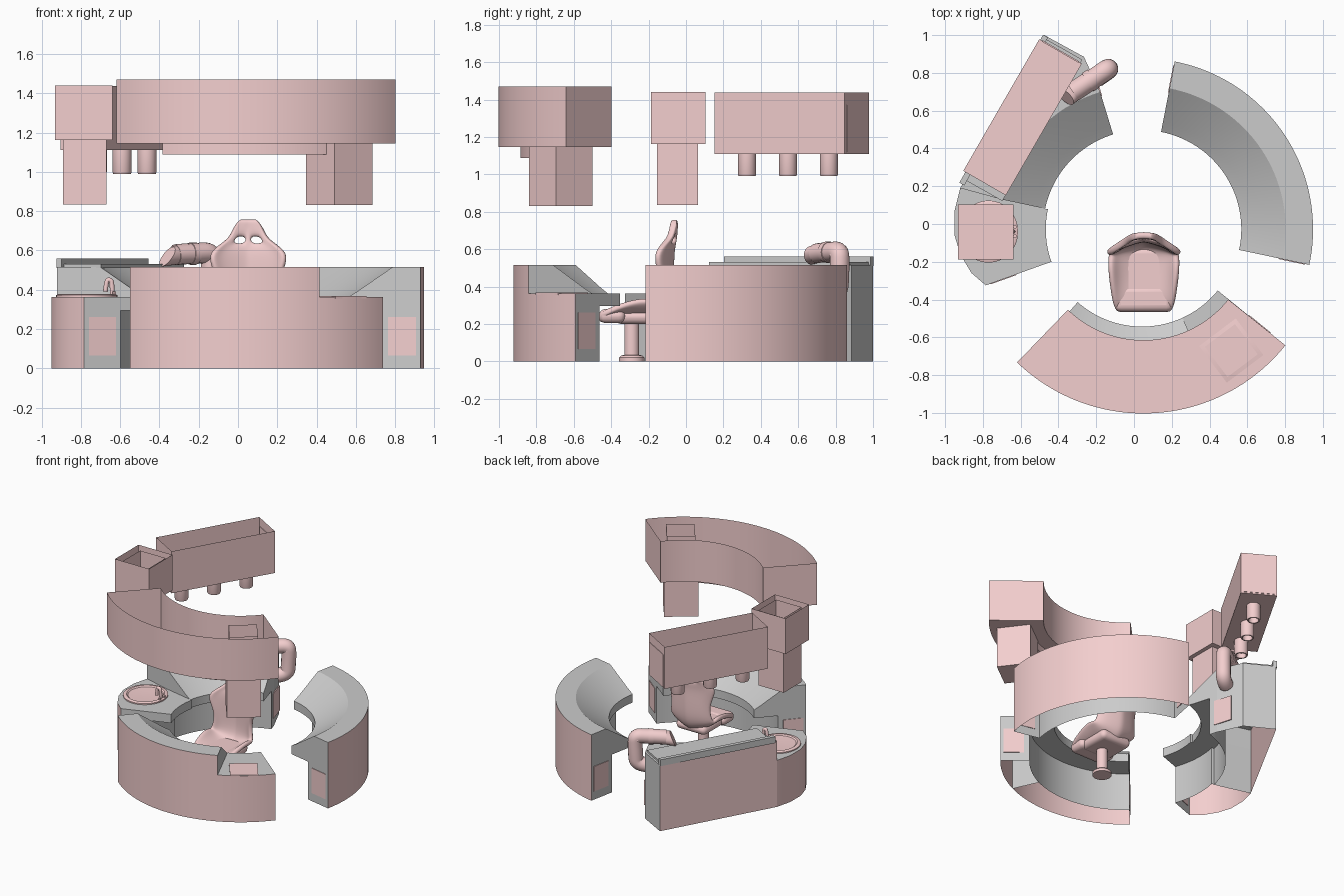
import bpy, bmesh
from math import sin, cos, radians, hypot

if "Cube" in bpy.data.objects:
    bpy.data.objects.remove(bpy.data.objects["Cube"])

pink = bpy.data.materials.new("pink")
pink.diffuse_color = (0.9, 0.62, 0.62, 1)
pink.use_nodes = True
pink.node_tree.nodes["Principled BSDF"].inputs["Base Color"].default_value = pink.diffuse_color
C = (0.043, -0.028)         # centre of the counters
UC = (0.05, -0.04)          # centre of the hanging curved cabinet


def build(name, verts, faces, pinks=None, angle=30):
    """Mesh object; pinks is None for all pink, else one flag per face."""
    me = bpy.data.meshes.new(name)
    ob = bpy.data.objects.new(name, me)
    bpy.context.collection.objects.link(ob)
    bm = bmesh.new()
    vs = [bm.verts.new(v) for v in verts]
    for i, f in enumerate(faces):
        face = bm.faces.new([vs[j] for j in f])
        face.material_index = 1 if pinks is None or pinks[i] else 0
    bmesh.ops.recalc_face_normals(bm, faces=bm.faces)
    bm.to_mesh(me)
    bm.free()
    me.materials.append(None)
    me.materials.append(pink)
    me.shade_smooth()
    me.set_sharp_from_angle(angle=radians(angle))
    return ob


def polar(r, a, c=C):
    return c[0] + r * cos(radians(a)), c[1] + r * sin(radians(a))


def arc(r, a0, a1, n=20, c=C):
    return [polar(r, a0 + (a1 - a0) * i / n, c) for i in range(n + 1)]


def sweep(name, prof, a0, a1, pink_edges=(), n=32, c=C, all_pink=False, skip=()):
    """Revolve an (r, z) profile over part of a circle; skip leaves edges open."""
    m, verts, faces, flags = len(prof), [], [], []
    for i in range(n + 1):
        for r, z in prof:
            verts.append((*polar(r, a0 + (a1 - a0) * i / n, c), z))
    for i in range(n):
        for j in set(range(m)) - set(skip):
            k = (j + 1) % m
            faces.append((i * m + j, i * m + k, (i + 1) * m + k, (i + 1) * m + j))
            flags.append(j in pink_edges)
    faces += [tuple(range(m)), tuple(range(n * m, n * m + m))]
    flags += [False, False]
    return build(name, verts, faces, None if all_pink else flags)


def loft(name, rings, pinks=None, skip=(), bottom=True, top=True):
    """Join closed rings [(points, z)] and cap the wanted ends."""
    m = len(rings[0][0])
    verts = [(*p, z) for pts, z in rings for p in pts]
    sides = [(i, j) for i in range(len(rings) - 1) for j in range(m) if j not in skip]
    faces = [(i * m + j, i * m + (j + 1) % m, (i + 1) * m + (j + 1) % m, (i + 1) * m + j) for i, j in sides]
    if bottom:
        faces.append(tuple(range(m)))
    if top:
        faces.append(tuple(range(len(verts) - m, len(verts))))
    flags = None if pinks is None else [j in pinks for _, j in sides] + [False, False]
    return build(name, verts, faces, flags)


def rect(cx, cy, w, d, rot=0):
    a = radians(rot)
    return [(cx + x * cos(a) - y * sin(a), cy + x * sin(a) + y * cos(a))
            for x, y in ((-w/2, -d/2), (w/2, -d/2), (w/2, d/2), (-w/2, d/2))]


def box(name, r, z0, z1, grey=False, top=True):
    return loft(name, [(rect(*r), z0), (rect(*r), z1)], () if grey else None, top=top)


def circle(cx, cy, r, n=32, sx=1):
    return [(cx + sx * r * cos(radians(360*i/n)), cy + r * sin(radians(360*i/n))) for i in range(n)]


def tube(name, pts, r):
    cu = bpy.data.curves.new(name, 'CURVE')
    cu.dimensions = '3D'
    cu.bevel_depth, cu.bevel_resolution, cu.use_fill_caps = r, 6, True
    cu.resolution_u = 6
    s = cu.splines.new('NURBS')
    s.points.add(len(pts) - 1)
    for p, co in zip(s.points, pts):
        p.co = (*co, 1)
    s.use_endpoint_u, s.order_u = True, 3
    cu.materials.append(pink)
    ob = bpy.data.objects.new(name, cu)
    bpy.context.collection.objects.link(ob)


# Curved counters, open underneath: edge 0 is the pink outer wall
high = [(0.905, 0), (0.905, 0.515), (0.76, 0.515), (0.575, 0.39), (0.525, 0.36),
        (0.525, 0.295), (0.70, 0.295), (0.70, 0)]
desk = [(r - 0.01, z) for r, z in high]
desk_low = [(0.895, 0), (0.895, 0.363), (0.515, 0.363), (0.515, 0.295), (0.69, 0.295), (0.69, 0)]
sweep("right_counter", high, -12, 79, {0}, 40, skip={7})
sweep("front_desk_high", desk, 228.5, 294.5, {0}, 32, skip={7})
sweep("front_desk_low", desk_low, 294.5, 321, {0}, 14, skip={5})
box("desk_tray_plate", (0.515, -0.665, 0.2, 0.2, -53), 0.355, 0.368)

# Left counter: inner ring plus straight-backed bodies
core = [(0.76, 0)] + high[2:]
sweep("left_counter_slope", core, 107, 168, (), 28, skip={0, 6})
inner = arc(0.76, 107, 168)
loft("left_counter_high", [(inner + [(-0.92, 0.19), (-0.475, 1.0), (-0.265, 0.885)], z)
                           for z in (0, 0.515)], {21}, set(range(20)), bottom=False)
low_in = arc(0.68, 168, 199.7, 12)
low_out = [(-0.785, -0.325), (-0.86, -0.26), (-0.92, -0.16), (-0.95, -0.06), (-0.95, 0.07), (-0.92, 0.19)]
loft("left_counter_low", [(low_in + low_out, z) for z in (0, 0.363)], set(range(13, 18)), bottom=False)
sweep("left_counter_lip", [(0.70, 0.295), (0.70, 0.363), (0.51, 0.363), (0.51, 0.295)], 168, 199.7, (), 14)
box("back_ledge", (-0.59, 0.555, 0.86, 0.24, 60.5), 0.51, 0.53, True)
box("back_rail", (-0.69, 0.603, 0.90, 0.03, 60.5), 0.51, 0.56, True)

# Pink access plates on the counter ends
for i, (a, r) in enumerate(((-12, 0.81), (79, 0.81), (228.5, 0.80), (321, 0.80), (199.7, 0.78), (107, 0.81))):
    box(f"end_plate_{i + 1}", (*polar(r, a), 0.145, 0.008, a), 0.065, 0.26)

# Sink with raised rim, and tap
loft("sink", [(circle(-0.77, -0.04, r, 32, 0.95), z) for r, z in
              ((0.165, 0.36), (0.165, 0.372), (0.155, 0.377), (0.14, 0.377), (0.13, 0.369), (0.05, 0.366))])
tube("tap", [(-0.64, -0.04, 0.36), (-0.64, -0.04, 0.435), (-0.65, -0.04, 0.45),
             (-0.67, -0.04, 0.45), (-0.675, -0.04, 0.39)], 0.012)
for s in (-1, 1):
    loft(f"tap_handle_{'left' if s < 0 else 'right'}",
         [(circle(-0.63, -0.04 + s * 0.025, 0.01, 12), z) for z in (0.36, 0.39)])

# Hanging curved cabinet, open on top, with drop panel and column
sweep("curved_cabinet", [(0.575, 1.47), (0.575, 1.145), (0.963, 1.145), (0.963, 1.47)],
      226, 321.3, (), 48, UC, True, {3})
sweep("curved_drop_panel", [(0.685, 1.145), (0.685, 1.087), (0.845, 1.087), (0.845, 1.145)],
      239, 307, (), 36, UC, True, {3})
col = (0.515, -0.67)
loft("curved_cabinet_column", [(rect(*col, w, w, -53), z) for w, z in
                               ((0.243, 0.83), (0.243, 1.145), (0.2, 1.15), (0.2, 1.45))], top=False)

# Small hanging cabinet with column
box("small_cabinet", (-0.785, -0.042, 0.293, 0.29), 1.163, 1.44, top=False)
box("small_cabinet_column", (-0.78, -0.045, 0.22, 0.22), 0.835, 1.42, top=False)

# Long hanging cabinet with three spouts and an end panel
box("long_cabinet", (-0.59, 0.565, 0.805, 0.26, 60), 1.11, 1.437, top=False)
ux, uy = cos(radians(60)), sin(radians(60))
box("long_cabinet_end_panel", (-0.59 + 0.402 * ux, 0.565 + 0.402 * uy, 0.008, 0.225, 60), 1.12, 1.37)
for i in (-1, 0, 1):
    x, y = -0.59 + i * 0.253 * ux, 0.545 + i * 0.253 * uy
    loft(f"spout_{i + 2}", [(circle(x, y, r, 24), z) for r, z in
                            ((0.036, 1.03), (0.036, 0.99), (0.045, 0.99), (0.049, 1.0), (0.049, 1.115))])

# Elbow pipe beside the back counter, with collar and slanted mouth
tube("elbow_pipe", [(-0.32, 0.70, 0.578), (-0.28, 0.727, 0.582), (-0.21, 0.772, 0.585),
                    (-0.14, 0.82, 0.59), (-0.135, 0.822, 0.53), (-0.138, 0.82, 0.45),
                    (-0.142, 0.815, 0.37), (-0.2, 0.775, 0.36)], 0.053)
tube("elbow_pipe_collar", [(-0.245, 0.75, 0.584), (-0.23, 0.76, 0.584), (-0.215, 0.77, 0.584)], 0.057)
mouth = []
for cx, dx in ((-0.31, 0), (-0.36, 0.03)):
    mouth += [(cx + 0.56 * 0.05 * cos(t) + dx * sin(t), 0.70 + (cx + 0.32) * 0.7 - 0.83 * 0.05 * cos(t),
               0.578 + (cx + 0.31) * 0.2 + 0.05 * sin(t)) for t in (radians(15 * k) for k in range(24))]
build("elbow_pipe_mouth", mouth, [(k, (k + 1) % 24, 24 + (k + 1) % 24, 24 + k) for k in range(24)]
      + [tuple(range(24, 48))])

# Bucket seat: rows of (y, z, half width, side curl) from front lip to headrest
rows = [(-0.445, 0.21, 0.13, 0), (-0.455, 0.24, 0.15, 0), (-0.42, 0.25, 0.165, 0.02),
        (-0.33, 0.235, 0.178, 0.08), (-0.23, 0.225, 0.185, 0.11), (-0.13, 0.235, 0.185, 0.10),
        (-0.085, 0.30, 0.175, 0.07), (-0.08, 0.42, 0.155, 0.06), (-0.08, 0.51, 0.18, 0.075),
        (-0.08, 0.58, 0.205, 0.085), (-0.07, 0.635, 0.125, 0.04), (-0.064, 0.67, 0.092, 0.02),
        (-0.06, 0.73, 0.068, 0.01), (-0.062, 0.758, 0.04, 0)]
us = (-1, -0.85, -0.65, -0.12, 0, 0.12, 0.65, 0.85, 1)
verts, faces = [], []
for i, (y, z, w, curl) in enumerate(rows):
    p, q = rows[max(i - 1, 0)], rows[min(i + 1, len(rows) - 1)]
    dy, dz = q[0] - p[0], q[1] - p[1]
    k = curl / hypot(dy, dz)
    for u in us:
        verts.append((0.052 + u * w, y - dz * k * u * u, z + dy * k * u * u))
nu = len(us)
for i in range(len(rows) - 1):
    for j in range(nu - 1):
        if i == 10 and j in (2, 5):      # belt openings
            continue
        faces.append((i*nu + j, i*nu + j + 1, (i + 1)*nu + j + 1, (i + 1)*nu + j))
seat = build("seat", verts, faces, None, 180)
mod = seat.modifiers.new("thickness", 'SOLIDIFY')
mod.thickness, mod.offset = 0.035, 0
seat.modifiers.new("smooth", 'SUBSURF').levels = 2
for name, r, z0, z1 in (("seat_cushion", (0.052, -0.25, 0.26, 0.26), 0.20, 0.275),
                        ("seat_front_roll", (0.052, -0.395, 0.31, 0.14), 0.205, 0.28)):
    bev = box(name, r, z0, z1).modifiers.new("rounding", 'BEVEL')
    bev.width, bev.segments = 0.035, 4

# Seat pedestal
loft("seat_pedestal", [(circle(0.052, -0.29, r), z) for r, z in
                       ((0.068, 0), (0.068, 0.02), (0.055, 0.032), (0.04, 0.034), (0.04, 0.22))])
